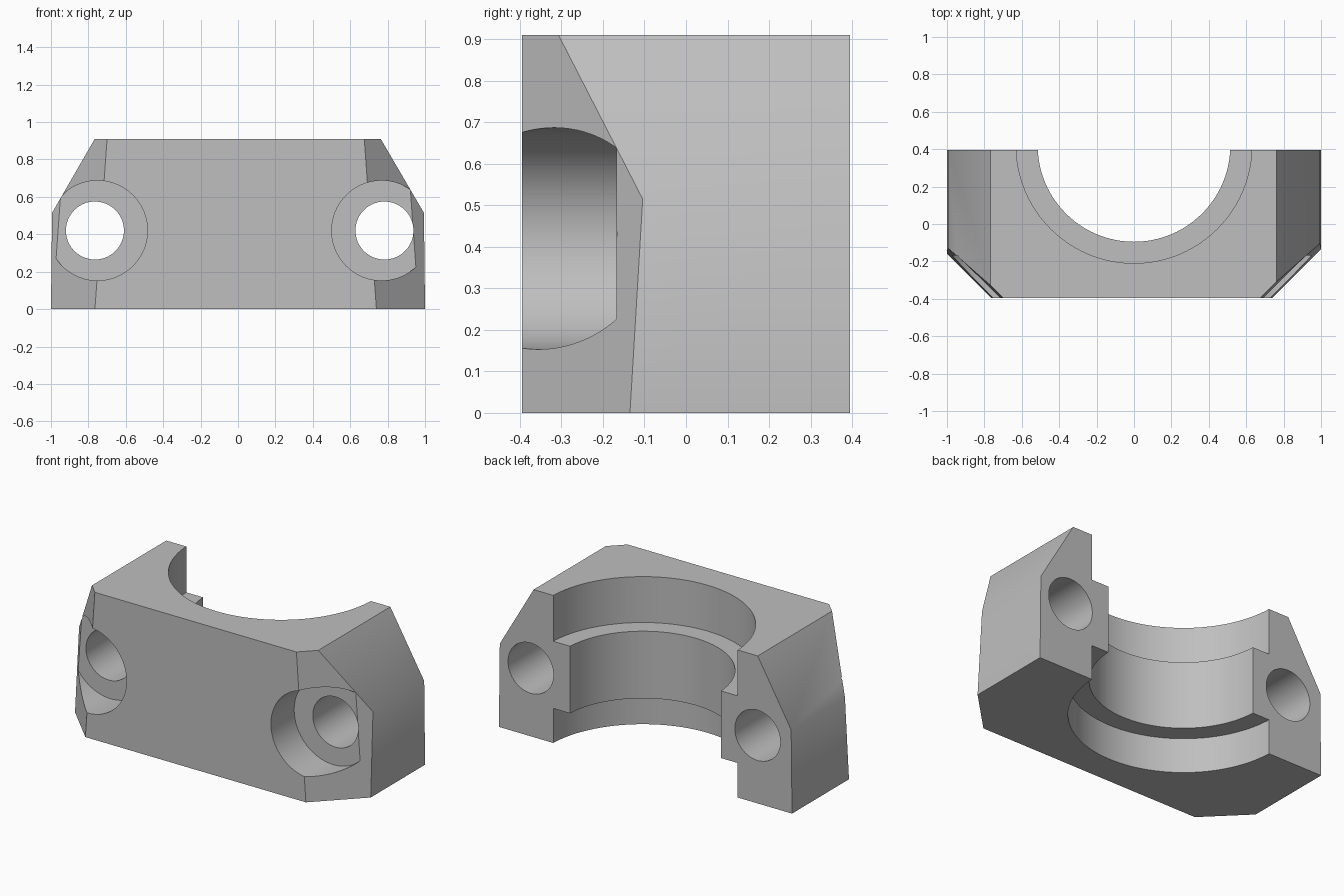
import bpy
import bmesh
from math import radians
from mathutils import Matrix, Vector

cube = bpy.data.objects.get("Cube")
if cube:
    bpy.data.objects.remove(cube, do_unlink=True)

HALF_DEPTH = 0.395
HEIGHT = 0.91
MID = 0.42          # height of the bolt axes and of the bore lip

grey = bpy.data.materials.new("plain grey")
grey.use_nodes = True
grey.diffuse_color = (0.52, 0.52, 0.52, 1)
grey.node_tree.nodes["Principled BSDF"].inputs["Base Color"].default_value = grey.diffuse_color


def to_object(name, bm):
    bmesh.ops.recalc_face_normals(bm, faces=bm.faces[:])
    mesh = bpy.data.meshes.new(name)
    bm.to_mesh(mesh)
    bm.free()
    obj = bpy.data.objects.new(name, mesh)
    mesh.materials.append(grey)
    bpy.context.collection.objects.link(obj)
    return obj


def cylinder(name, start, end, radius):
    """Cylinder between two points, used as a cutter."""
    start, end = Vector(start), Vector(end)
    axis = end - start
    turn = axis.to_track_quat("Z", "Y").to_matrix().to_4x4()
    bm = bmesh.new()
    bmesh.ops.create_cone(bm, cap_ends=True, segments=96, radius1=radius,
                          radius2=radius, depth=axis.length,
                          matrix=Matrix.Translation((start + end) / 2) @ turn)
    obj = to_object(name, bm)
    obj.hide_render = True
    return obj


# Clamp body: front outline pushed through the depth
outline = [(-1, 0), (1, 0), (0.994, 0.515), (0.763, HEIGHT),
           (-0.766, HEIGHT), (-0.994, 0.515)]
bm = bmesh.new()
face = bm.faces.new([bm.verts.new((x, -HALF_DEPTH, z)) for x, z in outline])
extruded = bmesh.ops.extrude_face_region(bm, geom=[face])["geom"]
bmesh.ops.translate(bm, vec=(0, 2 * HALF_DEPTH, 0),
                    verts=[v for v in extruded if isinstance(v, bmesh.types.BMVert)])

# Slightly leaning chamfers on the two front corners
for side, front_x in ((1, 0.74), (-1, 0.765)):
    bmesh.ops.bisect_plane(bm, geom=bm.verts[:] + bm.edges[:] + bm.faces[:],
                           plane_co=(side * front_x, -HALF_DEPTH, 0),
                           plane_no=(side, -1, 0.0714), clear_outer=True)
    bmesh.ops.holes_fill(bm, edges=[e for e in bm.edges if e.is_boundary])
body = to_object("clamp_body", bm)

# Half-round bore, wider above and below the central lip
bore_y = 0.42
cutters = [
    cylinder("bore_cutter", (0, bore_y, -0.2), (0, bore_y, 1.1), 0.515),
    cylinder("upper_recess_cutter", (0, bore_y, MID + 0.207), (0, bore_y, 1.2), 0.63),
    cylinder("lower_recess_cutter", (0, bore_y, -0.3), (0, bore_y, MID - 0.207), 0.63),
]

# Bolt holes with counterbored seats
for name, hole_x, seat_x in (("left", 0.783, 0.768), ("right", -0.765, -0.751)):
    cutters.append(cylinder(name + "_bolt_seat_cutter", (seat_x, -0.7, MID),
                            (seat_x, -0.168, MID), 0.267))
    cutters.append(cylinder(name + "_bolt_hole_cutter", (hole_x, -0.8, MID),
                            (hole_x, 0.6, MID), 0.155))

bpy.ops.object.select_all(action="DESELECT")
bpy.context.view_layer.objects.active = body
body.select_set(True)
for cutter in cutters:
    cut = body.modifiers.new(cutter.name, "BOOLEAN")
    cut.operation = "DIFFERENCE"
    cut.solver = "EXACT"
    cut.object = cutter
    bpy.ops.object.modifier_apply(modifier=cut.name)
    bpy.data.objects.remove(cutter, do_unlink=True)

bpy.ops.object.shade_smooth_by_angle(angle=radians(30))
